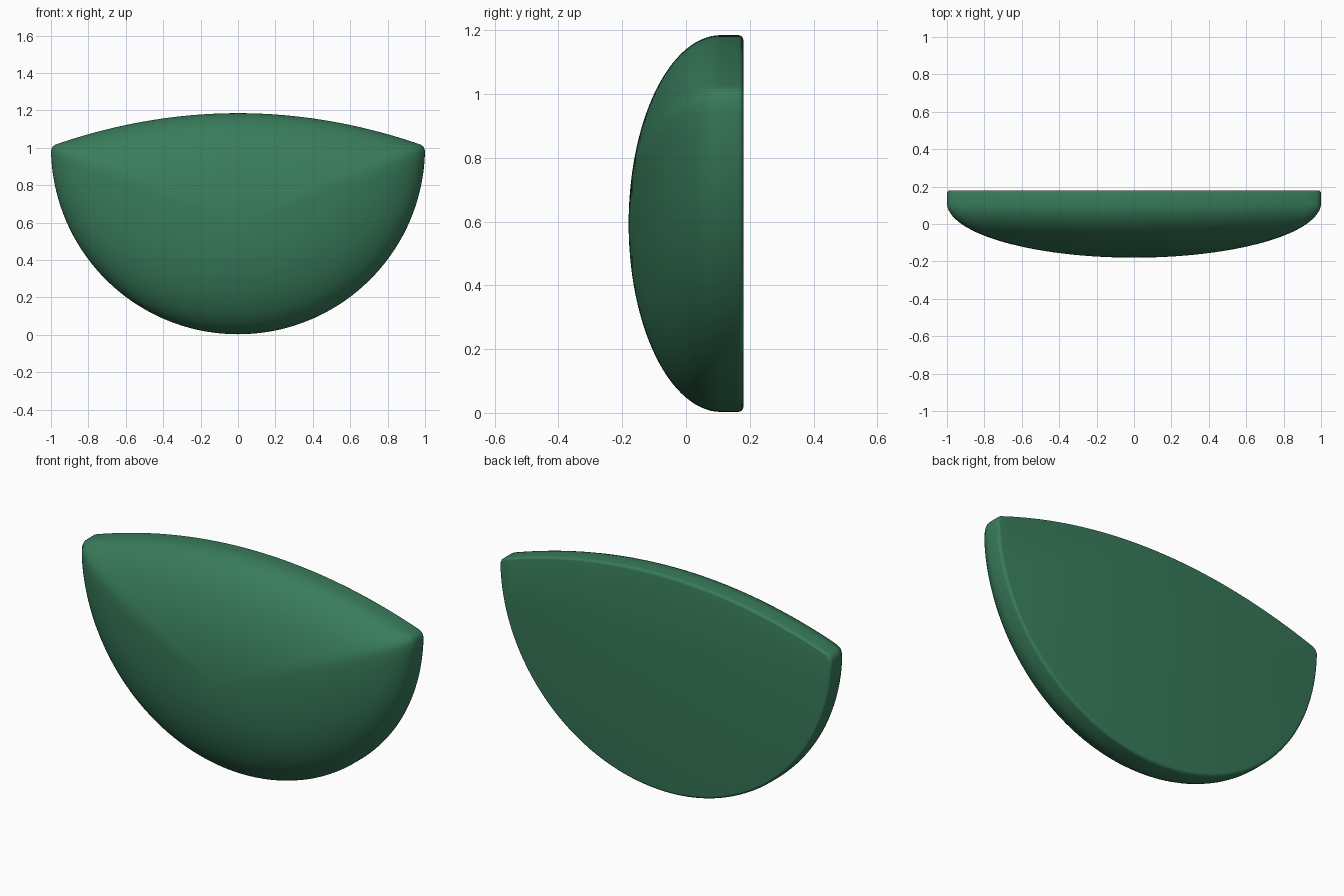
import bpy, bmesh, math

if "Cube" in bpy.data.objects:
    bpy.data.objects.remove(bpy.data.objects["Cube"])

CZ = 0.593          # height of the dome centre
RIM_Y = 0.11        # where the dome meets the straight rim
BACK_Y = 0.18
DEPTH = 0.29
R = 0.016           # rounded back edge


def outline():
    """Shield outline: shallow arc on top, half round below, clipped corners."""
    pts = []
    n = 48
    for i in range(n + 1):
        x = -0.978 + 1.956 * i / n
        pts.append((x, 1.185 - 0.176 * x * x))
    pts.append((0.992, 1.005))
    m = 72
    for i in range(m + 1):
        a = math.radians(1.0) + math.radians(178.0) * i / m
        pts.append((math.cos(a), 1.003 - math.sin(a)))
    pts.append((-0.992, 1.005))
    return pts


def soften(pts, passes):
    """Smooth a closed loop a little, so the corner crease fades inward."""
    for _ in range(passes):
        k = len(pts)
        pts = [tuple(0.25 * pts[i - 1][j] + 0.5 * pts[i][j] + 0.25 * pts[(i + 1) % k][j]
                     for j in (0, 1)) for i in range(k)]
    return pts


base = outline()
bm = bmesh.new()


def ring(pts, scale, y, inset=0.0):
    verts = []
    for x, z in pts:
        d = math.hypot(x, z - CZ)
        f = scale * (1 - inset / d)
        verts.append(bm.verts.new((x * f, y, CZ + (z - CZ) * f)))
    return verts


rings = []
# rounded back edge
for i in range(5):
    a = math.pi / 2 * i / 4
    rings.append(ring(base, 1, BACK_Y - R + R * math.cos(a), R * (1 - math.sin(a))))
# straight rim, then elliptical dome
STEPS = 28
for i in range(STEPS):
    t = math.pi / 2 * i / STEPS
    rings.append(ring(soften(base, i // 3), math.cos(t), RIM_Y - DEPTH * math.sin(t)))

bm.faces.new(rings[0])
for a, b in zip(rings, rings[1:]):
    for i in range(len(a)):
        j = (i + 1) % len(a)
        bm.faces.new((a[i], a[j], b[j], b[i]))
tip = bm.verts.new((0, RIM_Y - DEPTH, CZ))
last = rings[-1]
for i in range(len(last)):
    bm.faces.new((last[i], last[(i + 1) % len(last)], tip))
bmesh.ops.recalc_face_normals(bm, faces=bm.faces)

mesh = bpy.data.meshes.new("domed_shell")
bm.to_mesh(mesh)
bm.free()
shell = bpy.data.objects.new("domed_shell", mesh)
bpy.context.collection.objects.link(shell)

mat = bpy.data.materials.new("green")
mat.diffuse_color = (0.04, 0.2, 0.105, 1)
mat.use_nodes = True
mat.node_tree.nodes["Principled BSDF"].inputs["Base Color"].default_value = mat.diffuse_color
mesh.materials.append(mat)

bpy.context.view_layer.objects.active = shell
shell.select_set(True)
bpy.ops.object.shade_smooth_by_angle(angle=math.radians(50))
